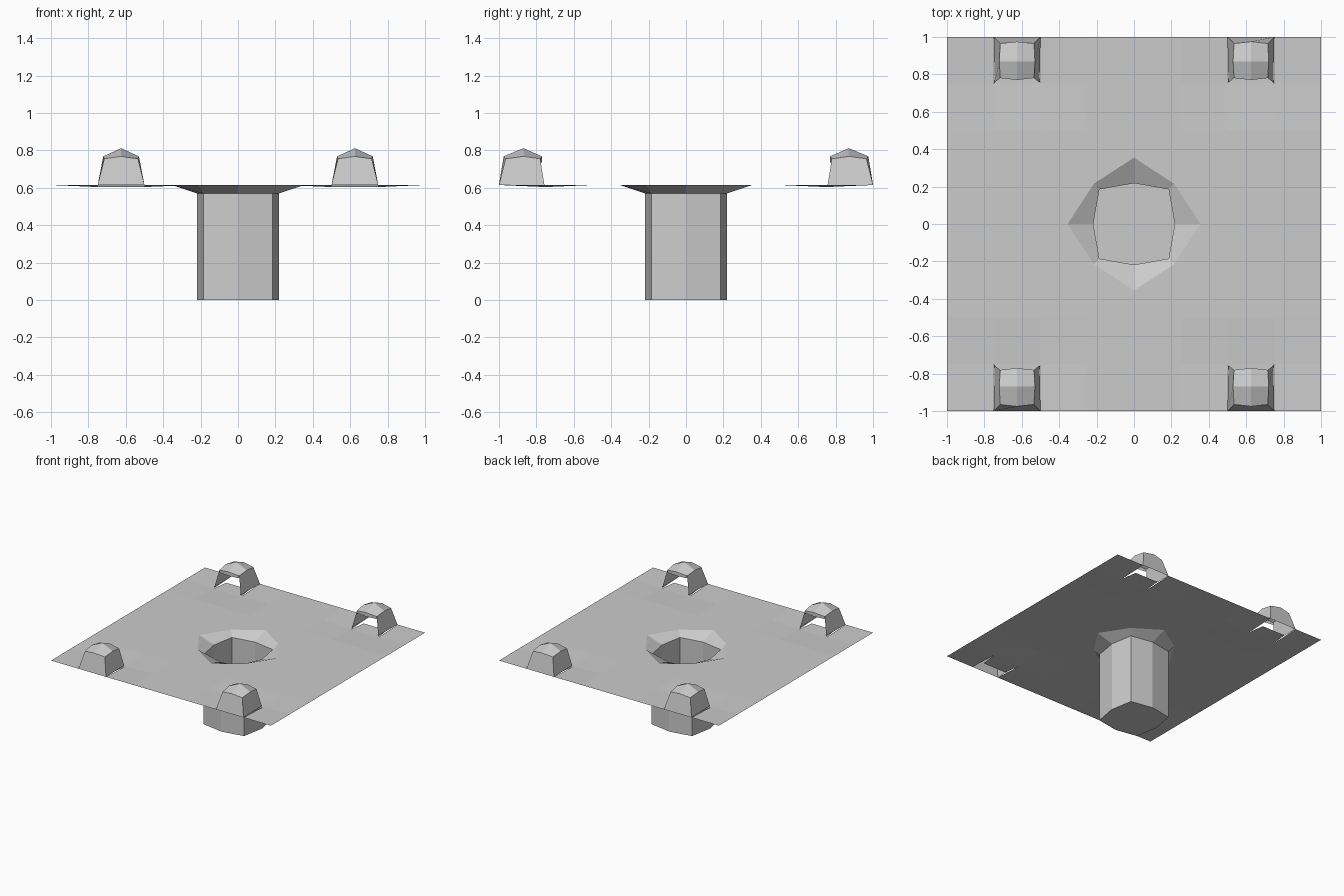
import bpy, bmesh

if "Cube" in bpy.data.objects:
    bpy.data.objects.remove(bpy.data.objects["Cube"])

TOP = 0.615   # plate height


def make_object(name, bm):
    bmesh.ops.remove_doubles(bm, verts=bm.verts, dist=1e-5)
    mesh = bpy.data.meshes.new(name)
    bm.to_mesh(mesh)
    bm.free()
    obj = bpy.data.objects.new(name, mesh)
    bpy.context.collection.objects.link(obj)
    return obj


def add_face(bm, pts, flip=False):
    if flip:
        pts = list(reversed(pts))
    bm.faces.new([bm.verts.new(p) for p in pts])


def ring(axis, diag, z):
    """Eight points around the centre, counter-clockwise."""
    return [(axis, 0, z), (diag, diag, z), (0, axis, z), (-diag, diag, z),
            (-axis, 0, z), (-diag, -diag, z), (0, -axis, z), (diag, -diag, z)]


# plate: grid of cells with shallow dips and a hole beneath each lug
def plate_point(i, j):
    x, y = i * 0.25, j * 0.25
    dip = abs(j) == 3 and abs(i) in (2, 3)
    return (x, y, TOP - (0.011 if dip else 0))


bm = bmesh.new()
for i in range(-4, 4):
    for j in range(-4, 4):
        if -2 <= i < 2 and -2 <= j < 2:
            continue
        if i in (-3, 2) and j in (-4, 3):
            continue
        add_face(bm, [plate_point(i, j), plate_point(i + 1, j),
                      plate_point(i + 1, j + 1), plate_point(i, j + 1)])

# short flap of the plate that runs in under each lug
for sx in (-1, 1):
    for sy in (-1, 1):
        z = TOP - 0.011
        add_face(bm, [(sx * 0.5, sy * 0.75, z), (sx * 0.75, sy * 0.75, z),
                      (sx * 0.73, sy * 0.89, z), (sx * 0.52, sy * 0.89, z)],
                 flip=sx * sy < 0)

# centre of the plate around the octagonal opening
outer, rim = ring(0.5, 0.5, TOP), ring(0.355, 0.215, TOP)
for k in range(8):
    n = (k + 1) % 8
    add_face(bm, [outer[k], outer[n], rim[n], rim[k]])
make_object("plate", bm)

# cup: flared collar, straight walls and a floor
bm = bmesh.new()
rings = [rim, ring(0.218, 0.185, 0.57), ring(0.218, 0.185, 0.0)]
for a, b in zip(rings, rings[1:]):
    for k in range(8):
        n = (k + 1) % 8
        add_face(bm, [a[k], a[n], b[n], b[k]])
add_face(bm, rings[-1])
make_object("cup", bm)


# lugs: small domed hoods, open towards the centre
def build_lug(name, sx, sy):
    bm = bmesh.new()
    flip = sx * sy < 0

    def face(*pts):
        add_face(bm, [(sx * (0.625 + x), sy * y, z) for x, y, z in pts], flip)

    us, vs = (-0.09, 0, 0.09), (0.78, 0.87, 0.965)

    def dome(i, j):
        x, y = us[i], vs[j]
        if i != 1 and j == 1:
            x *= 1.06
        if i == 1 and j != 1:
            y += 0.01 * (j - 1)
        z = 0.812 if i == 1 and j == 1 else (0.768 if i == 1 or j == 1 else 0.755)
        return (x, y, z)

    for i in range(2):
        for j in range(2):
            face(dome(i, j), dome(i + 1, j), dome(i + 1, j + 1), dome(i, j + 1))

    # outer wall
    face(dome(2, 2), (0.125, 1, TOP), (-0.125, 1, TOP), dome(0, 2), dome(1, 2))
    # side walls
    face(dome(0, 0), dome(0, 1), dome(0, 2), (-0.125, 1, TOP), (-0.12, 0.757, TOP))
    face(dome(2, 2), dome(2, 1), dome(2, 0), (0.12, 0.757, TOP), (0.125, 1, TOP))
    # lip above the opening
    for i in range(2):
        a, b = dome(i, 0), dome(i + 1, 0)
        face(b, a, (a[0], a[1], 0.735), (b[0], b[1], 0.735))
    make_object(name, bm)


for sy, end in ((-1, "front"), (1, "back")):
    for sx, side in ((-1, "left"), (1, "right")):
        build_lug(f"lug_{end}_{side}", sx, sy)
